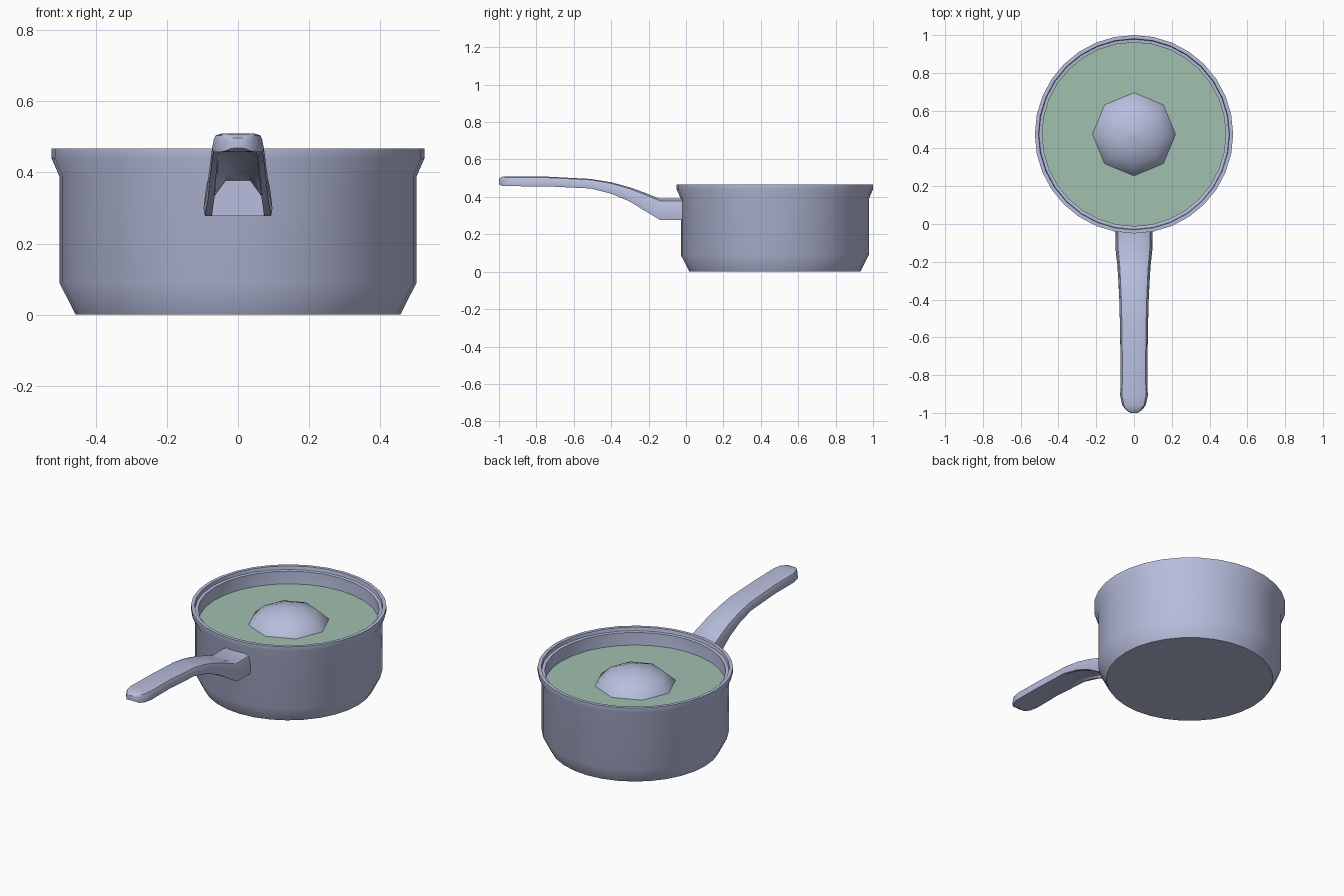
import bpy, bmesh, math

cube = bpy.data.objects.get("Cube")
if cube:
    bpy.data.objects.remove(cube, do_unlink=True)

POT_Y = 0.475


def material(name, rgb):
    m = bpy.data.materials.new(name)
    m.use_nodes = True
    col = (*rgb, 1)
    m.diffuse_color = col
    node = next(n for n in m.node_tree.nodes if n.type == 'BSDF_PRINCIPLED')
    node.inputs["Base Color"].default_value = col
    return m


def finish(bm, name, mat, angle):
    bmesh.ops.recalc_face_normals(bm, faces=bm.faces)
    mesh = bpy.data.meshes.new(name)
    bm.to_mesh(mesh)
    bm.free()
    obj = bpy.data.objects.new(name, mesh)
    bpy.context.collection.objects.link(obj)
    mesh.materials.append(mat)
    bpy.ops.object.select_all(action='DESELECT')
    obj.select_set(True)
    bpy.context.view_layer.objects.active = obj
    bpy.ops.object.shade_smooth_by_angle(angle=math.radians(angle))
    return obj


def bridge(bm, rings, closed_ends=True):
    """Skin a list of equal vertex rings, capping both ends."""
    n = len(rings[0])
    for a, b in zip(rings, rings[1:]):
        for i in range(n):
            j = (i + 1) % n
            bm.faces.new((a[i], a[j], b[j], b[i]))
    if closed_ends:
        bm.faces.new(rings[0])
        bm.faces.new(rings[-1])


def lathe(name, profile, sides, mat, angle=35):
    bm = bmesh.new()
    rings = []
    for r, z in profile:
        ring = []
        for i in range(sides):
            a = math.tau * i / sides
            ring.append(bm.verts.new((r * math.cos(a), POT_Y + r * math.sin(a), z)))
        rings.append(ring)
    bridge(bm, rings)
    return finish(bm, name, mat, angle)


metal = material("pale lavender metal", (0.479, 0.515, 0.723))
green = material("soup green", (0.352, 0.527, 0.429))

# Pot: outer wall, flared rim, inner ledge and cavity
lathe("pot", [(0.457, 0), (0.503, 0.09), (0.503, 0.39), (0.525, 0.44),
              (0.525, 0.467), (0.506, 0.467), (0.503, 0.447),
              (0.486, 0.445), (0.486, 0.1), (0.44, 0.02)], 32, metal)

# Liquid filling the pot
lathe("soup", [(0.484, 0.362), (0.487, 0.37)], 32, green)

# Rounded lump breaking the surface
lump = lathe("floating_lump", [(0.235, 0.335), (0.22, 0.37), (0.16, 0.425),
                               (0.08, 0.455), (0.004, 0.465)], 8, metal, 80)

# Handle stations: y, half width, top, bottom, channel ceiling
stations = [
    (-0.012, 0.097, 0.39, 0.277, 0.377),
    (-0.14, 0.097, 0.39, 0.277, 0.377),
    (-0.22, 0.088, 0.422, 0.325, 0.395),
    (-0.3, 0.083, 0.451, 0.375, 0.415),
    (-0.4, 0.078, 0.478, 0.417, 0.437),
    (-0.51, 0.075, 0.496, 0.445, 0.45),
    (-0.74, 0.071, 0.508, 0.456, 0.457),
    (-0.91, 0.073, 0.51, 0.457, 0.458),
    (-0.96, 0.062, 0.51, 0.457, 0.458),
    (-0.985, 0.042, 0.507, 0.459, 0.46),
    (-1.0, 0.02, 0.497, 0.468, 0.469),
]


def handle_section(w, top, low, ceiling):
    """Rounded-top section with an arched channel underneath."""
    h, d = top - low, ceiling - low
    right = [(0.62 * w, top), (0.86 * w, top - 0.1 * h), (0.93 * w, top - 0.3 * h),
             (w, low + 0.2 * h), (0.96 * w, low), (0.76 * w, low),
             (0.7 * w, low + 0.55 * d), (0.36 * w, ceiling)]
    return right + [(-x, z) for x, z in reversed(right)]


bm = bmesh.new()
rings = [[bm.verts.new((x, y, z)) for x, z in handle_section(*dims)]
         for y, *dims in stations]
bridge(bm, rings)
finish(bm, "handle", metal, 40)

# Plate closing the channel where the handle meets the pot
bm = bmesh.new()
arch = handle_section(*stations[1][1:])[5:11]
bridge(bm, [[bm.verts.new((x, y, z)) for x, z in arch] for y in (-0.135, -0.13)])
finish(bm, "handle_socket_plate", metal, 30)
